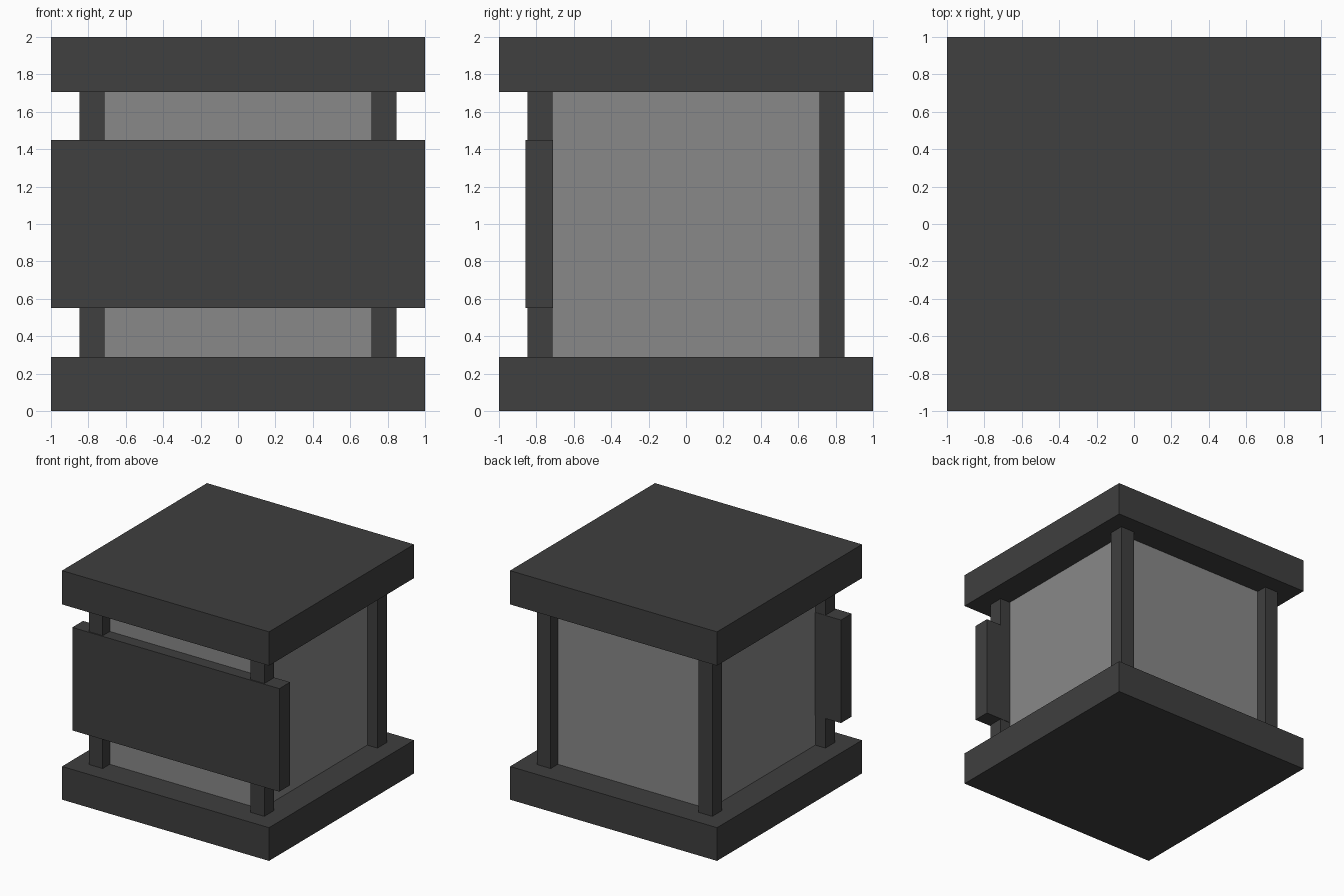
import bpy

if "Cube" in bpy.data.objects:
    bpy.data.objects.remove(bpy.data.objects["Cube"])


def material(name, value):
    m = bpy.data.materials.new(name)
    m.diffuse_color = (value, value, value, 1)
    m.use_nodes = True
    m.node_tree.nodes["Principled BSDF"].inputs["Base Color"].default_value = m.diffuse_color
    return m


dark = material("dark_frame", 0.05)
light = material("light_pane", 0.25)


def box(name, lo, hi, mat):
    """Axis-aligned box between two opposite corners."""
    centre = [(a + b) / 2 for a, b in zip(lo, hi)]
    bpy.ops.mesh.primitive_cube_add(size=1, location=centre)
    ob = bpy.context.object
    ob.name = name
    ob.scale = [b - a for a, b in zip(lo, hi)]
    bpy.ops.object.transform_apply(location=False, rotation=False, scale=True)
    ob.data.materials.append(mat)
    return ob


BASE_TOP, CAP_BOTTOM = 0.29, 1.705
POST_IN, POST_OUT = 0.713, 0.848
CORE = 0.75

# Base and cap slabs
box("base_slab", (-1, -1, 0), (1, 1, BASE_TOP), dark)
box("top_slab", (-1, -1, CAP_BOTTOM), (1, 1, 2), dark)

# Recessed body showing as panes between the posts
box("inner_body", (-CORE, -CORE, BASE_TOP), (CORE, CORE, CAP_BOTTOM), light)

# Corner posts
post_mid, half = (POST_IN + POST_OUT) / 2, (POST_OUT - POST_IN) / 2
for side, sx in (("left", -1), ("right", 1)):
    for end, sy in (("front", -1), ("back", 1)):
        x, y = sx * post_mid, sy * post_mid
        box(f"{end}_{side}_post", (x - half, y - half, BASE_TOP),
            (x + half, y + half, CAP_BOTTOM), dark)

# Wide sign board across the front
box("front_board", (-1, -0.858, 0.55), (1, -0.71, 1.45), dark)
